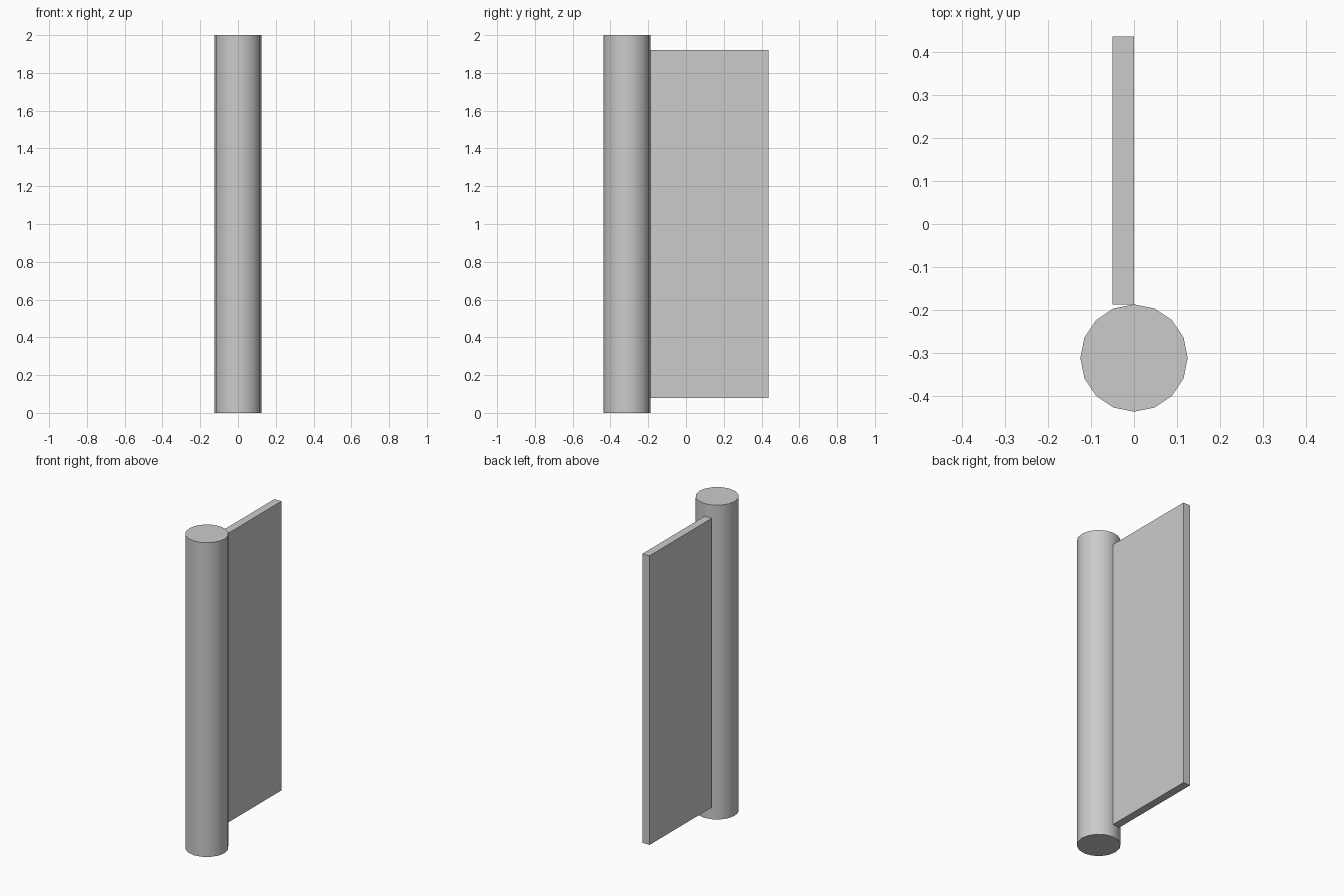
import bpy

cube = bpy.data.objects.get("Cube")
if cube:
    bpy.data.objects.remove(cube, do_unlink=True)

# Single grey material
GREY = (0.6, 0.6, 0.6, 1.0)
grey = bpy.data.materials.new("light_grey")
grey.use_nodes = True
grey.diffuse_color = GREY
bsdf = next(n for n in grey.node_tree.nodes if n.type == 'BSDF_PRINCIPLED')
bsdf.inputs["Base Color"].default_value = GREY


def finish(name):
    obj = bpy.context.object
    obj.name = obj.data.name = name
    obj.data.materials.append(grey)
    return obj


# Round post with smooth sides and flat caps
bpy.ops.mesh.primitive_cylinder_add(vertices=16, radius=0.125, depth=2.0,
                                    location=(0, -0.3125, 1.0))
finish("post")
bpy.ops.object.shade_smooth_by_angle()

# Thin panel, with one face on the post's centre plane
bpy.ops.mesh.primitive_cube_add(size=1.0, location=(-0.025, 0.125, 1.0))
panel = finish("panel")
panel.scale = (0.05, 0.625, 1.84)
bpy.ops.object.transform_apply(location=False, rotation=False, scale=True)
